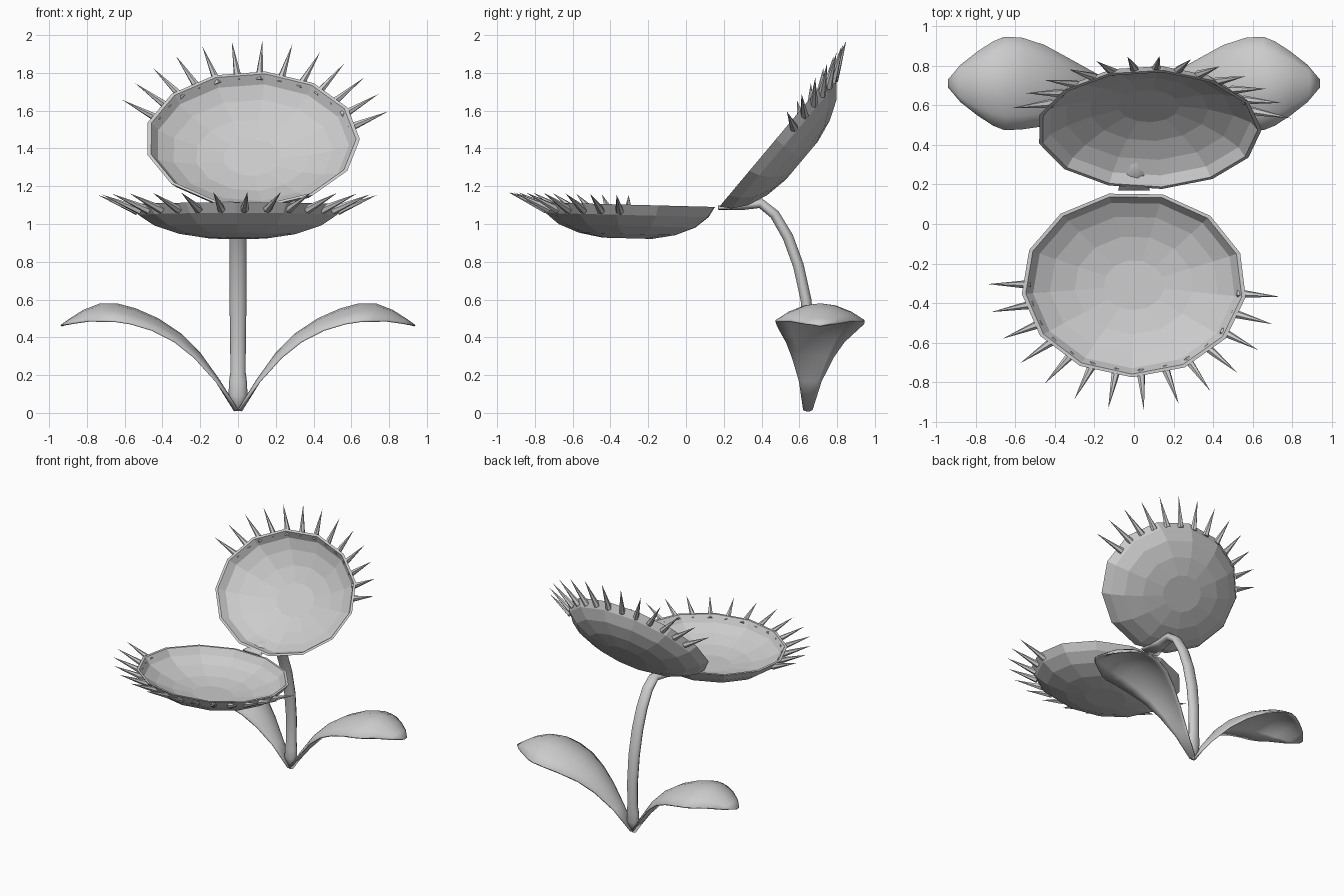
import bpy, bmesh
from math import sin, cos, radians, pi, hypot
from mathutils import Vector

if "Cube" in bpy.data.objects:
    bpy.data.objects.remove(bpy.data.objects["Cube"])


def loft(name, rings, smooth=False):
    """Skin a list of closed rings and cap both ends."""
    bm = bmesh.new()
    loops = [[bm.verts.new(p) for p in ring] for ring in rings]
    n = len(loops[0])
    for a, b in zip(loops, loops[1:]):
        for i in range(n):
            j = (i + 1) % n
            bm.faces.new((a[i], a[j], b[j], b[i]))
    bm.faces.new(loops[0])
    bm.faces.new(loops[-1])
    bmesh.ops.recalc_face_normals(bm, faces=bm.faces)
    for f in bm.faces:
        f.smooth = smooth
    me = bpy.data.meshes.new(name)
    bm.to_mesh(me)
    bm.free()
    ob = bpy.data.objects.new(name, me)
    bpy.context.collection.objects.link(ob)
    return ob


def spikes(name, pairs):
    """Six-sided cones from each base point to its tip."""
    bm = bmesh.new()
    for base, tip in pairs:
        axis = (tip - base).normalized()
        side = axis.orthogonal().normalized()
        up = axis.cross(side)
        ring = [bm.verts.new(base + 0.023 * (side * cos(k * pi / 3) + up * sin(k * pi / 3)))
                for k in range(6)]
        top = bm.verts.new(tip)
        for k in range(6):
            bm.faces.new((ring[k], ring[(k + 1) % 6], top))
        bm.faces.new(ring[::-1])
    bmesh.ops.recalc_face_normals(bm, faces=bm.faces)
    me = bpy.data.meshes.new(name)
    bm.to_mesh(me)
    bm.free()
    bpy.context.collection.objects.link(bpy.data.objects.new(name, me))


# radius fraction and depth: outer shell, then over the rim into the inside
BOWL = [(0.28, -0.178), (0.55, -0.155), (0.78, -0.112), (0.93, -0.055), (1.0, 0.0),
        (0.965, 0.0), (0.9, -0.05), (0.75, -0.094), (0.53, -0.133), (0.27, -0.155)]
A, B, SIDES = 0.57, 0.47, 13


def jaw(name, cx, hinge_y, tilt, flip, start, first, last, count):
    d = Vector((0, cos(radians(tilt)), sin(radians(tilt))))
    n = Vector((0, -d.z, d.y)) * flip
    centre = Vector((cx, hinge_y, 1.09)) + d * B

    def at(u, v, h):
        return centre + Vector((u, 0, 0)) + d * v + n * h

    # dished lobe
    rings = []
    for r, h in BOWL:
        angs = [radians(start) + 2 * pi * i / SIDES for i in range(SIDES)]
        rings.append([at(A * r * cos(t), B * r * sin(t), h) for t in angs])
    loft(name, rings)

    # teeth along the free edge
    pairs = []
    for i in range(count):
        t = radians(first + (last - first) * i / (count - 1))
        u, v = A * cos(t), B * sin(t)
        k = 1 + 0.17 / hypot(u, v)
        pairs.append((at(u * 0.93, v * 0.93, -0.035), at(u * k, v * k, 0.05)))
    spikes(name + "_teeth", pairs)


jaw("lower_lobe", 0.0, 0.165, 178.5, -1, 91, 6, 180, 14)
jaw("upper_lobe", 0.075, 0.175, 50, 1, -111, 14, 158, 13)

# stem: y, z, half width in x, half width in the bending plane
STEM = [(0.645, 0.01, 0.012, 0.012), (0.647, 0.09, 0.05, 0.03), (0.65, 0.16, 0.048, 0.032),
        (0.655, 0.22, 0.04, 0.03), (0.655, 0.4, 0.042, 0.03), (0.635, 0.6, 0.045, 0.03),
        (0.595, 0.78, 0.045, 0.03), (0.54, 0.93, 0.044, 0.03), (0.47, 1.05, 0.042, 0.028),
        (0.395, 1.11, 0.04, 0.028), (0.3, 1.098, 0.05, 0.025), (0.17, 1.085, 0.08, 0.012)]
rings = []
for i, (y, z, rx, rt) in enumerate(STEM):
    p, q = STEM[max(i - 1, 0)], STEM[min(i + 1, len(STEM) - 1)]
    t = Vector((0, q[0] - p[0], q[1] - p[1])).normalized()
    side = Vector((0, t.z, -t.y))
    rings.append([Vector((rx * cos(k * pi / 5), y, z)) + side * rt * sin(k * pi / 5)
                  for k in range(10)])
loft("stem", rings, True)

# leaves: x, ridge height, half width, edge droop
LEAF = [(0.0, 0.02, 0.025, 0.0), (0.1, 0.18, 0.06, 0.015), (0.2, 0.32, 0.11, 0.035),
        (0.3, 0.42, 0.155, 0.05), (0.42, 0.5, 0.205, 0.065), (0.54, 0.553, 0.232, 0.08),
        (0.64, 0.58, 0.236, 0.09), (0.73, 0.58, 0.213, 0.09), (0.82, 0.545, 0.16, 0.06),
        (0.89, 0.5, 0.095, 0.025), (0.94, 0.465, 0.02, 0.0)]
ACROSS = [-1, -0.7, -0.35, 0, 0.35, 0.7, 1]
for sx, label in ((1, "right"), (-1, "left")):
    rings = []
    for i, (x, z, w, droop) in enumerate(LEAF):
        p, q = LEAF[max(i - 1, 0)], LEAF[min(i + 1, len(LEAF) - 1)]
        t = Vector((q[0] - p[0], 0, q[1] - p[1])).normalized()
        nrm = Vector((-t.z, 0, t.x))
        yc = 0.645 + 0.065 * min(1, x / 0.5)
        thick = 0.024 if x < 0.9 else 0.01
        top = [Vector((x, yc + w * s, z)) - nrm * droop * s * s for s in ACROSS]
        low = [v - nrm * thick * (1.0 - 0.6 * s * s) for v, s in zip(top, ACROSS)]
        ring = top + low[::-1]
        rings.append([Vector((sx * v.x, v.y, v.z)) for v in ring])
    loft(label + "_leaf", rings, True)
